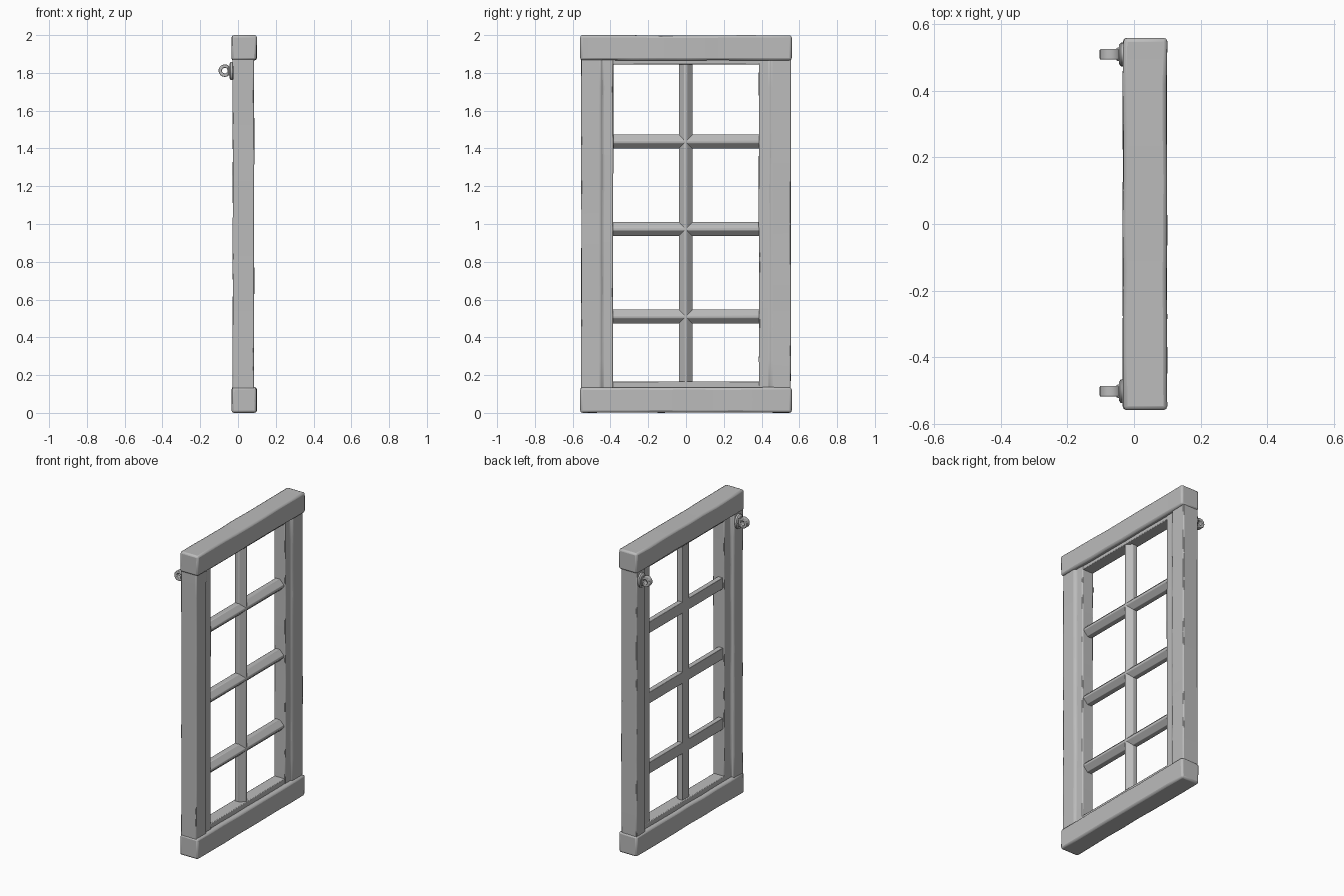
import bpy
import bmesh
import math
import random

random.seed(4)
default = bpy.data.objects.get("Cube")
if default:
    bpy.data.objects.remove(default)

grey = bpy.data.materials.new("plain_grey")
grey.use_nodes = True
grey.diffuse_color = (0.5, 0.5, 0.5, 1)
grey.node_tree.nodes["Principled BSDF"].inputs["Base Color"].default_value = (0.5, 0.5, 0.5, 1)


def finish(name, bm, bevel=0.0, angle=30):
    """Turn a bmesh into a shaded, optionally bevelled object."""
    bmesh.ops.recalc_face_normals(bm, faces=bm.faces)
    mesh = bpy.data.meshes.new(name)
    bm.to_mesh(mesh)
    bm.free()
    obj = bpy.data.objects.new(name, mesh)
    bpy.context.collection.objects.link(obj)
    mesh.materials.append(grey)
    if bevel:
        mod = obj.modifiers.new("worn_edges", "BEVEL")
        mod.width = bevel
        mod.segments = 2
        mod.limit_method = "ANGLE"
        mod.angle_limit = math.radians(25)
    bpy.ops.object.select_all(action="DESELECT")
    obj.select_set(True)
    bpy.context.view_layer.objects.active = obj
    bpy.ops.object.shade_smooth_by_angle(angle=math.radians(angle))
    return obj


def bar(name, profile, axis, start, end, bevel=0.0, wear=0.0, steps=1):
    """Run a cross-section of (depth, side) points along y or z."""
    bm = bmesh.new()
    rings = []
    for i in range(steps + 1):
        s = start + (end - start) * i / steps
        ring = []
        for x, t in profile:
            x += random.uniform(-wear, wear)
            t += random.uniform(-wear, wear)
            ring.append(bm.verts.new((x, t, s) if axis == "z" else (x, s, t)))
        rings.append(ring)
    n = len(profile)
    for a, b in zip(rings, rings[1:]):
        for i in range(n):
            j = (i + 1) % n
            bm.faces.new((a[i], a[j], b[j], b[i]))
    bm.faces.new(rings[0])
    bm.faces.new(rings[-1])
    return finish(name, bm, bevel)


def rect(x0, x1, t0, t1):
    return [(x0, t0), (x1, t0), (x1, t1), (x0, t1)]


# Top and bottom rails with their thin inner lips
bar("bottom_rail", rect(-0.033, 0.099, 0.002, 0.135), "y", -0.56, 0.56, 0.012, 0.002, 8)
bar("top_rail", rect(-0.033, 0.099, 1.867, 1.998), "y", -0.56, 0.56, 0.012, 0.002, 8)
bar("bottom_lip", rect(-0.008, 0.07, 0.1, 0.167), "y", -0.45, 0.45, 0.004)
bar("top_lip", rect(-0.008, 0.07, 1.845, 1.9), "y", -0.45, 0.45, 0.004)

# Side stiles, stepped towards the opening
half = [(-0.028, 0.555), (0.085, 0.555), (0.085, 0.452), (0.074, 0.44),
        (0.074, 0.386), (-0.008, 0.386), (-0.008, 0.455), (-0.028, 0.462)]
for name, side in (("front_stile", -1), ("back_stile", 1)):
    bar(name, [(x, side * y) for x, y in half], "z", 0.1, 1.9, 0.006, 0.0015, 10)


# Glazing bars: flat at the rear, ridged towards +x
def ridged(mid, w):
    return [(0.002, mid - w), (0.035, mid - w), (0.064, mid - 0.007),
            (0.064, mid + 0.007), (0.035, mid + w), (0.002, mid + w)]


bar("upright_glazing_bar", ridged(-0.002, 0.036), "z", 0.15, 1.86, 0.003)
for name, z in (("lower", 0.51), ("middle", 0.973), ("upper", 1.436)):
    bar(name + "_glazing_bar", ridged(z, 0.037), "y", -0.4, 0.4, 0.003)


# Hanging eyes: round base disc and a flat-sided loop
def disc(name, x0, x1, y, z, radius):
    points = 20
    bm = bmesh.new()
    ends = []
    for x, r in ((x0, radius * 0.8), (x0 + 0.006, radius), (x1, radius)):
        ends.append([bm.verts.new((x, y + r * math.cos(math.tau * i / points),
                                   z + r * 1.35 * math.sin(math.tau * i / points)))
                     for i in range(points)])
    for a, b in zip(ends, ends[1:]):
        for i in range(points):
            j = (i + 1) % points
            bm.faces.new((a[i], a[j], b[j], b[i]))
    bm.faces.new(ends[0])
    bm.faces.new(ends[-1])
    finish(name, bm)


def loop(name, cx, y, z, outer, inner, w):
    bm = bmesh.new()
    section = [(outer, -w), (outer, w), (inner, w), (inner, -w)]
    verts = [bm.verts.new((cx + r, y + d, z)) for r, d in section]
    edges = [bm.edges.new((verts[i], verts[(i + 1) % 4])) for i in range(4)]
    bmesh.ops.spin(bm, geom=verts + edges, cent=(cx, y, z), axis=(0, 1, 0),
                   angle=math.tau, steps=24, use_merge=True)
    bmesh.ops.remove_doubles(bm, verts=bm.verts, dist=0.0001)
    finish(name, bm, 0.003)


for name, y in (("front", -0.503), ("back", 0.51)):
    disc(name + "_eye_base", -0.045, -0.02, y, 1.81, 0.036)
    loop(name + "_hanging_eye", -0.07, y, 1.812, 0.033, 0.015, 0.016)
    bar(name + "_eye_neck", rect(-0.053, -0.035, y - 0.02, y + 0.02), "z", 1.785, 1.835, 0.004)
